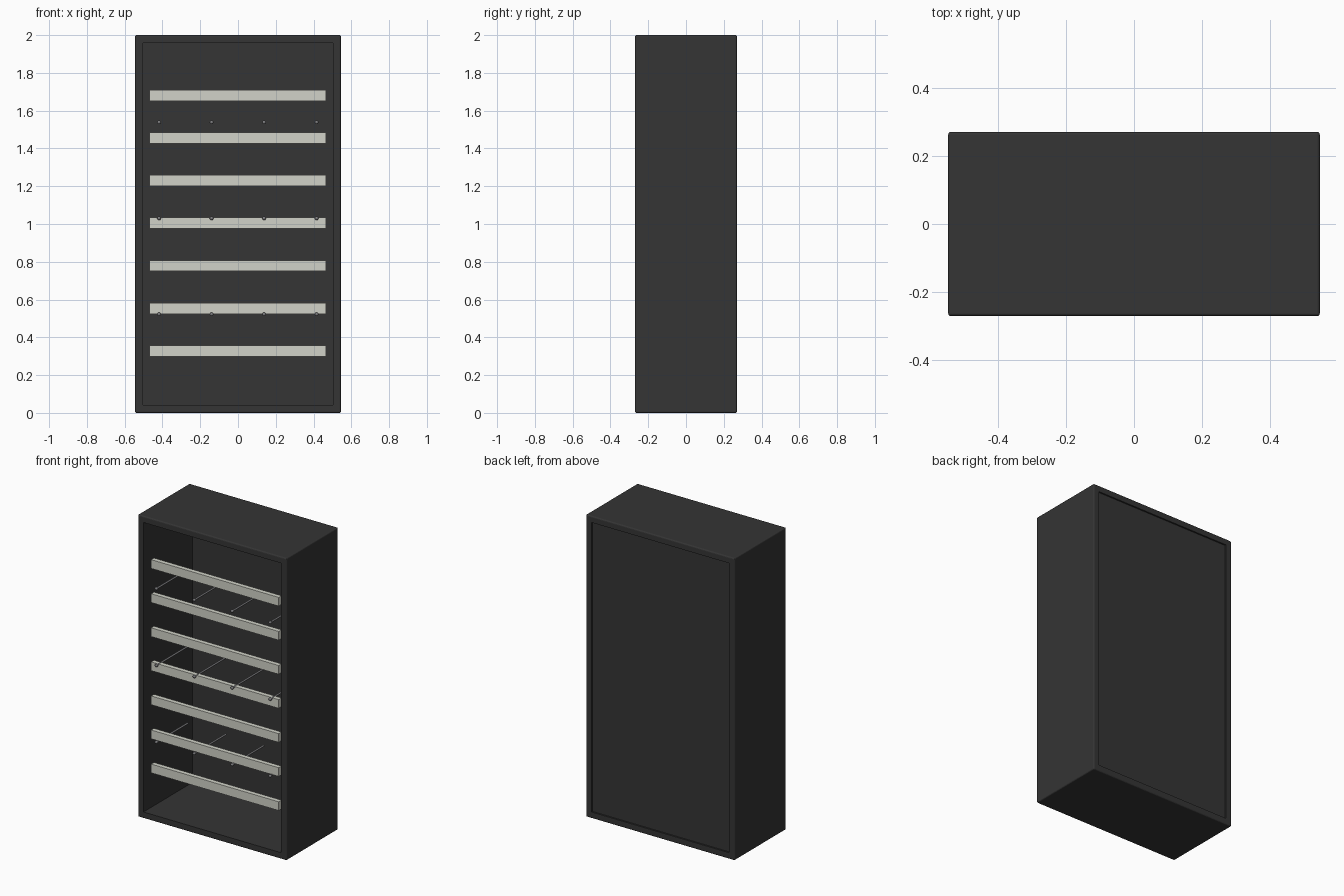
import bpy, math

if "Cube" in bpy.data.objects:
    bpy.data.objects.remove(bpy.data.objects["Cube"])

def material(name, rgb):
    m = bpy.data.materials.new(name)
    m.diffuse_color = (*rgb, 1)
    m.use_nodes = True
    m.node_tree.nodes["Principled BSDF"].inputs["Base Color"].default_value = m.diffuse_color
    return m

BLACK = material("matte_black", (0.035, 0.035, 0.035))
CREAM = material("pale_grey", (0.64, 0.65, 0.58))
STEEL = material("steel_grey", (0.2, 0.2, 0.21))

def box(name, x0, x1, y0, y1, z0, z1, mat):
    bpy.ops.mesh.primitive_cube_add(size=1, location=((x0+x1)/2, (y0+y1)/2, (z0+z1)/2))
    o = bpy.context.object
    o.name = name
    o.scale = (x1-x0, y1-y0, z1-z0)
    bpy.ops.object.transform_apply(location=False, rotation=False, scale=True)
    o.data.materials.append(mat)
    return o

W, D, H, T = 0.545, 0.27, 2.0, 0.042

# Cabinet shell: rounded block with the front cavity and shallow back recess cut out
shell = box("cabinet_shell", -W, W, -D, D, 0, H, BLACK)
bev = shell.modifiers.new("rounded_edges", 'BEVEL')
bev.width, bev.segments = 0.008, 3
for name, y0, y1 in (("front_cavity_cutter", -D-0.1, D-0.025), ("back_recess_cutter", D-0.01, D+0.1)):
    c = box(name, -W+T, W-T, y0, y1, T, H-T, BLACK)
    c.hide_render = True
    c.hide_set(True)
    b = shell.modifiers.new(name, 'BOOLEAN')
    b.operation, b.object, b.solver = 'DIFFERENCE', c, 'EXACT'
bpy.context.view_layer.objects.active = shell
shell.select_set(True)
for m in [m.name for m in shell.modifiers]:
    bpy.ops.object.modifier_apply(modifier=m)
for o in [o for o in bpy.data.objects if o.name.endswith("cutter")]:
    bpy.data.objects.remove(o)

# Seven pale horizontal rails near the front
for i in range(7):
    z = 0.328 + i*0.2255
    box(f"rail_{i+1}", -0.468, 0.466, -0.24, -0.21, z-0.029, z+0.029, CREAM)

# Three rows of steel pegs with ball tips
for r, z in enumerate((0.522, 1.03, 1.538)):
    for k in range(4):
        x = -0.418 + k*0.278
        bpy.ops.mesh.primitive_cylinder_add(vertices=16, radius=0.006, depth=0.33,
            location=(x, -0.095, z), rotation=(math.pi/2, 0, 0))
        peg = bpy.context.object
        peg.name = f"peg_{r+1}_{k+1}"
        peg.data.materials.append(STEEL)
        bpy.ops.object.shade_smooth_by_angle()
        bpy.ops.mesh.primitive_uv_sphere_add(segments=16, ring_count=8, radius=0.01, location=(x, -0.257, z))
        tip = bpy.context.object
        tip.name = f"peg_tip_{r+1}_{k+1}"
        tip.data.materials.append(STEEL)
        bpy.ops.object.shade_smooth()
